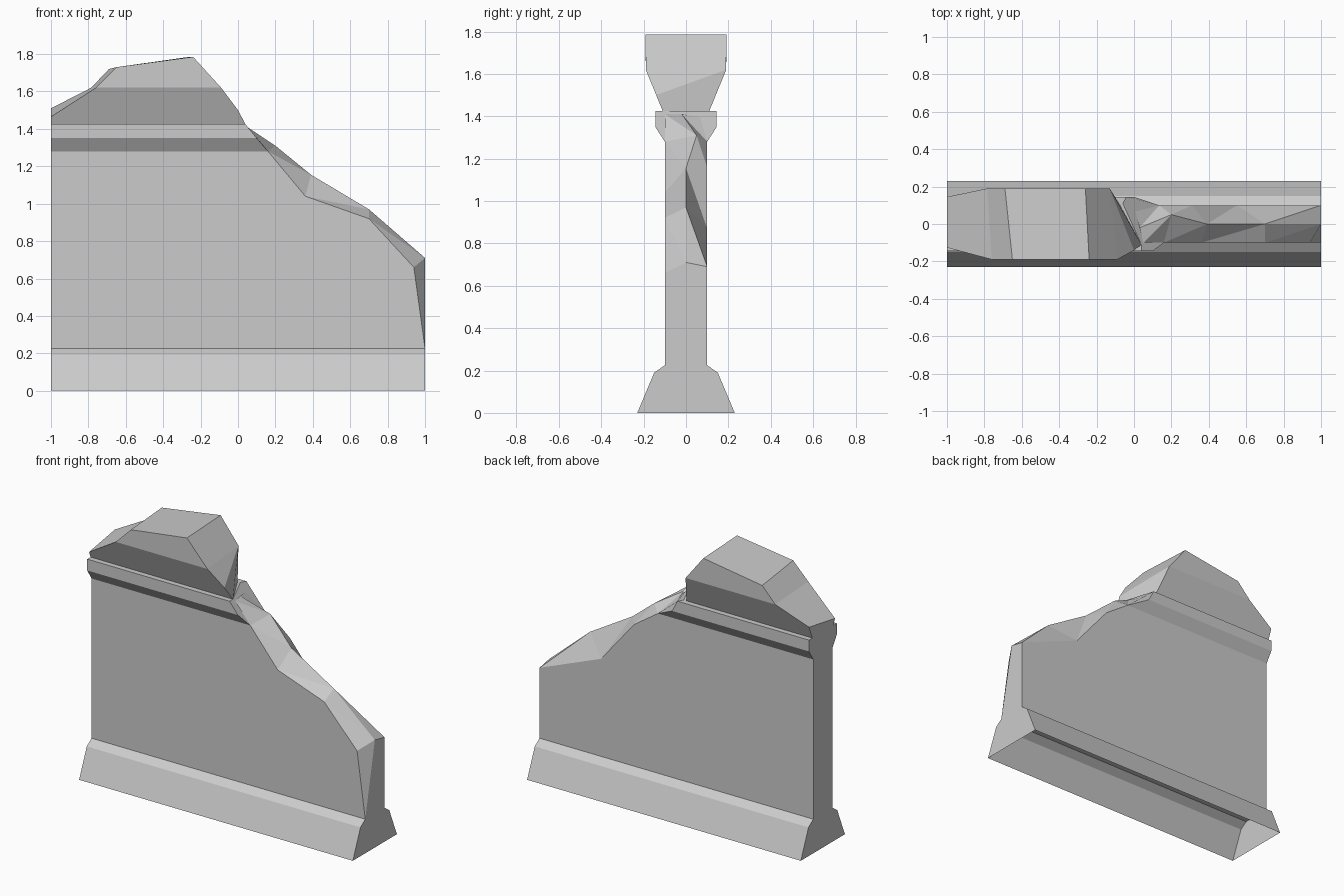
import bpy, bmesh

if "Cube" in bpy.data.objects:
    bpy.data.objects.remove(bpy.data.objects["Cube"])

stone = bpy.data.materials.new("grey stone")
stone.diffuse_color = (0.6, 0.6, 0.6, 1)
stone.use_nodes = True
stone.node_tree.nodes["Principled BSDF"].inputs["Base Color"].default_value = stone.diffuse_color


def build(name, verts, faces):
    """Flat shaded mesh with merged corners and outward normals."""
    bm = bmesh.new()
    vs = [bm.verts.new(v) for v in verts]
    for f in faces:
        bm.faces.new([vs[i] for i in f])
    bmesh.ops.remove_doubles(bm, verts=bm.verts, dist=0.0005)
    bmesh.ops.recalc_face_normals(bm, faces=bm.faces)
    me = bpy.data.meshes.new(name)
    bm.to_mesh(me)
    bm.free()
    me.materials.append(stone)
    ob = bpy.data.objects.new(name, me)
    bpy.context.collection.objects.link(ob)
    return ob


def loft(name, rings):
    """Bridge open sections along x and close both ends."""
    n = len(rings[0])
    verts = [p for r in rings for p in r]
    faces = [(k * n + i, k * n + i + 1, (k + 1) * n + i + 1, (k + 1) * n + i)
             for k in range(len(rings) - 1) for i in range(n - 1)]
    last = (len(rings) - 1) * n
    faces += [tuple(range(n)), tuple(range(last, last + n))]
    return build(name, verts, faces)


# Splayed plinth, one half profile mirrored in y (front and back skins plus ends)
half = [(0.23, 0), (0.15, 0.19), (0.10, 0.225)]
section = [(-y, z) for y, z in half] + [(y, z) for y, z in reversed(half)]
plinth = loft("plinth", [[(x, y, z) for y, z in section] for x in (-1, 1)])

# Wall body: front and back edges of the break, and the ridge between them
T = 0.10
front = [(0.94, -T, 0.66), (0.70, -T, 0.92), (0.36, -T, 1.04), (0.16, -T, 1.28), (0.05, -T, 1.41)]
ridge = [(1, 0, 0.71), (0.70, 0, 0.97), (0.39, 0, 1.155), (0.20, 0.05, 1.31), (0.03, -0.02, 1.41)]
back = [(1, T, 0.69), (0.55, T, 0.87), (0.31, T, 1.16), (0.135, T, 1.28), (0, T, 1.39)]
corners = [(-1, -T, 0.225), (1, -T, 0.225), (1, T, 0.225), (-1, T, 0.225),
           (-1, -T, 1.28), (-1, T, 1.28)]
F, R, B, C = 0, 5, 10, 15
faces = [(C, C + 1, F, F + 1, F + 2, F + 3, C + 4),      # front side
         (C + 3, C + 2, B, B + 1, B + 2, B + 3, C + 5),  # back side
         (C, C + 3, C + 5, C + 4),                       # straight end
         (C + 1, F, R), (C + 1, R, B, C + 2)]            # broken end
for i in range(4):
    faces += [(F + i, F + i + 1, R + i), (F + i + 1, R + i + 1, R + i),
              (R + i, R + i + 1, B + i), (R + i + 1, B + i + 1, B + i)]
build("broken_wall", front + ridge + back + corners, faces)

# Moulding under the coping, snapped off at a slant on the right
trim = [(-0.10, 1.28, 0.16), (-0.145, 1.35, 0.10), (-0.145, 1.425, 0.04), (-0.11, 1.425, 0.04),
        (0.11, 1.425, -0.06), (0.145, 1.425, -0.04), (0.145, 1.35, 0.0), (0.10, 1.28, 0.135)]
loft("moulding", [[(-1, y, z) for y, z, x in trim], [(x, y, z) for y, z, x in trim]])


# Chipped coping: section = foot, shoulder, top on the front, then the same on the back
def coping_ring(foot, shoulder, top):
    pts = []
    for s, k in ((-1, 0), (1, 1)):
        side = [(foot[k], s * 0.11, 1.425)]
        for x, z in (shoulder[k], top[k]):
            side.append((x, s * min(0.19, 0.11 + (z - 1.425) * 0.41), z))
        pts += side if s < 0 else side[::-1]
    return pts


lo, hi = ((-1, 1.465), (-1, 1.51)), ((-0.76, 1.62), (-0.785, 1.62))
end = ((0.0, 1.50), (-0.13, 1.62))
loft("coping", [
    coping_ring((-1, -1), lo, lo),
    coping_ring((-0.76, -0.785), hi, hi),
    coping_ring((-0.65, -0.69), ((-0.65, 1.62), (-0.69, 1.62)), ((-0.65, 1.73), (-0.69, 1.72))),
    coping_ring((-0.24, -0.26), ((-0.24, 1.62), (-0.26, 1.62)), ((-0.24, 1.785), (-0.26, 1.785))),
    coping_ring((-0.09, -0.13), ((-0.09, 1.62), (-0.13, 1.62)), ((-0.09, 1.62), (-0.13, 1.62))),
    coping_ring((0.04, -0.08), end, end),
])
